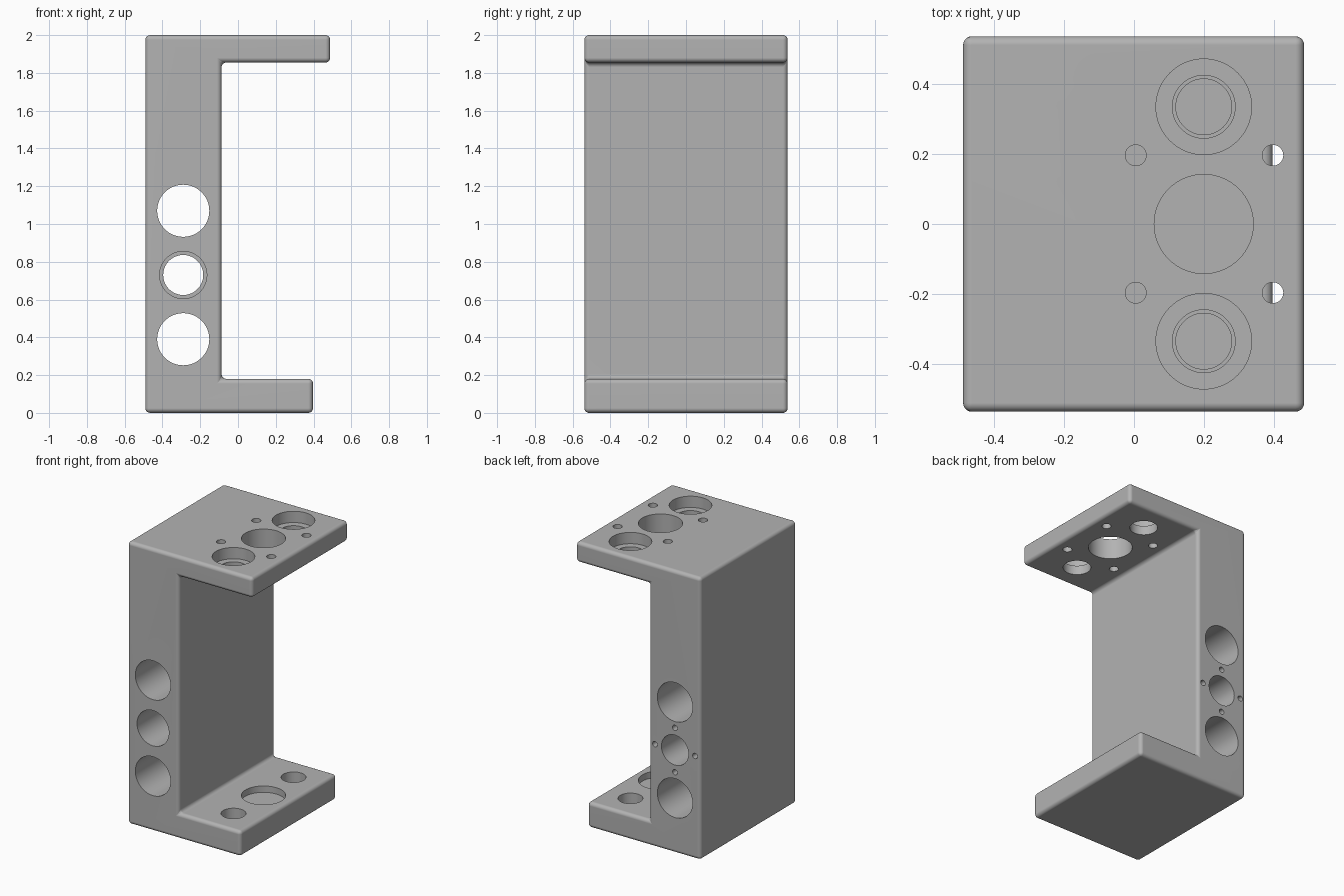
import bpy, bmesh
from mathutils import Matrix

cube = bpy.data.objects.get("Cube")
if cube:
    bpy.data.objects.remove(cube, do_unlink=True)

HALF_DEPTH = 0.538
EDGE = 0.025

metal = bpy.data.materials.new("grey metal")
metal.use_nodes = True
colour = (0.45, 0.45, 0.45, 1)
metal.diffuse_color = colour
metal.node_tree.nodes["Principled BSDF"].inputs["Base Color"].default_value = colour

# C-shaped bracket body: side profile extruded along the depth, all edges rounded
profile = [(-0.49, 0), (0.397, 0), (0.397, 0.18), (-0.087, 0.18),
           (-0.087, 1.855), (0.488, 1.855), (0.488, 2), (-0.49, 2)]
bm = bmesh.new()
face = bm.faces.new([bm.verts.new((x, -HALF_DEPTH, z)) for x, z in profile])
ext = bmesh.ops.extrude_face_region(bm, geom=[face])
new_verts = [g for g in ext["geom"] if isinstance(g, bmesh.types.BMVert)]
bmesh.ops.translate(bm, verts=new_verts, vec=(0, 2 * HALF_DEPTH, 0))
bmesh.ops.recalc_face_normals(bm, faces=bm.faces)
bmesh.ops.bevel(bm, geom=bm.edges[:], offset=EDGE, segments=5, profile=0.5,
                affect='EDGES', clamp_overlap=True)
bmesh.ops.recalc_face_normals(bm, faces=bm.faces)
mesh = bpy.data.meshes.new("bracket")
bm.to_mesh(mesh)
bm.free()
mesh.materials.append(metal)
bracket = bpy.data.objects.new("bracket", mesh)
bpy.context.collection.objects.link(bracket)


def drill(x, across, start, end, radius, axis):
    """Cut a round hole; across is y for a z hole and z for a y hole."""
    mid = (start + end) / 2
    bm = bmesh.new()
    bmesh.ops.create_cone(bm, cap_ends=True, segments=64 if radius > 0.05 else 32,
                          radius1=radius, radius2=radius, depth=abs(end - start))
    if axis == 'Y':
        bm.transform(Matrix.Rotation(1.5707963, 4, 'X'))
    bm.transform(Matrix.Translation((x, across, mid) if axis == 'Z' else (x, mid, across)))
    data = bpy.data.meshes.new("hole_cutter")
    bm.to_mesh(data)
    bm.free()
    data.materials.append(metal)
    cutter = bpy.data.objects.new("hole_cutter", data)
    cutter.hide_render = True
    bpy.context.collection.objects.link(cutter)
    mod = bracket.modifiers.new("hole", 'BOOLEAN')
    mod.operation = 'DIFFERENCE'
    mod.solver = 'EXACT'
    mod.object = cutter
    bpy.ops.object.modifier_apply(modifier=mod.name)
    bpy.data.objects.remove(cutter, do_unlink=True)


bpy.ops.object.select_all(action='DESELECT')
bpy.context.view_layer.objects.active = bracket
bracket.select_set(True)

# Upper and lower plate: centre hole, shallow recess below it
drill(0.2, 0, 1.8, 2.1, 0.142, 'Z')
drill(0.2, 0, 0.135, 0.3, 0.142, 'Z')
for side in (-1, 1):
    # Counterbored screw holes above blind holes
    drill(0.2, side * 0.336, 1.8, 2.1, 0.09, 'Z')
    drill(0.2, side * 0.336, 1.92, 2.1, 0.137, 'Z')
    drill(0.2, side * 0.336, 0.06, 0.3, 0.08, 'Z')
    # Small fixing holes
    for x in (0.005, 0.398):
        drill(x, side * 0.197, 1.8, 2.1, 0.03, 'Z')

# Upright: through bores from front to back
for z in (0.39, 1.07):
    drill(-0.29, z, -0.7, 0.7, 0.138, 'Y')
drill(-0.29, 0.73, -0.7, 0.7, 0.106, 'Y')
drill(-0.29, 0.73, -0.7, 0.3, 0.125, 'Y')

# Four blind screw holes around the middle bore on the back
for dx, dz in ((1, 0), (-1, 0), (0, 1), (0, -1)):
    drill(-0.29 + dx * 0.157, 0.73 + dz * 0.157, 0.4, 0.7, 0.019, 'Y')

# Smooth rounded edges and bores, flat faces kept even
bpy.ops.object.shade_smooth_by_angle(angle=0.6)
weighted = bracket.modifiers.new("even_faces", 'WEIGHTED_NORMAL')
weighted.keep_sharp = True
